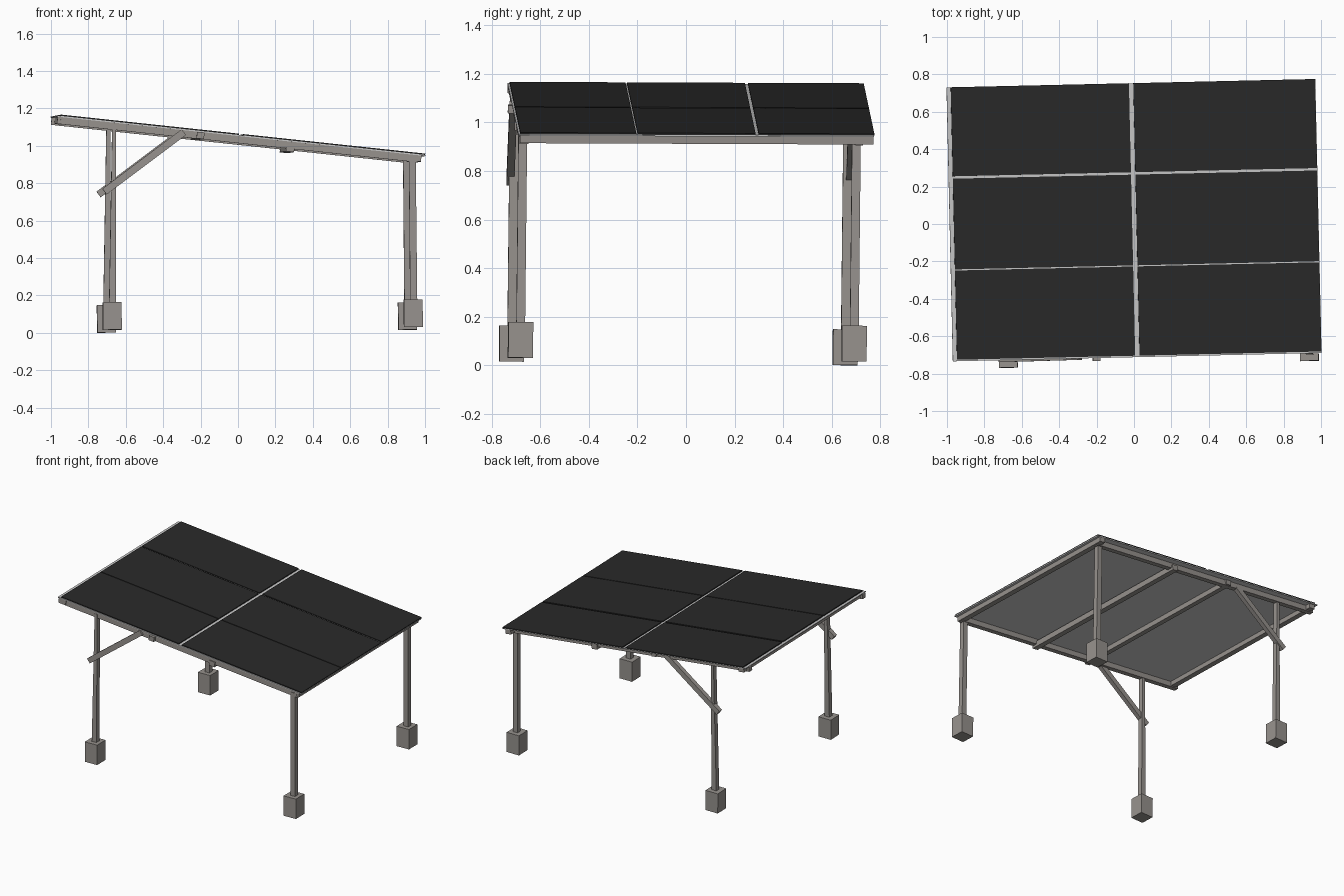
import bpy, bmesh, math
from mathutils import Matrix, Vector

if "Cube" in bpy.data.objects:
    bpy.data.objects.remove(bpy.data.objects["Cube"])


def material(name, rgb):
    m = bpy.data.materials.new(name)
    m.diffuse_color = (*rgb, 1)
    m.use_nodes = True
    m.node_tree.nodes["Principled BSDF"].inputs["Base Color"].default_value = m.diffuse_color
    return m


STEEL = material("warm_grey_steel", (0.31, 0.29, 0.27))
DARK = material("black_panel", (0.022, 0.022, 0.022))
PALE = material("pale_backing", (0.58, 0.58, 0.58))

TURN = Matrix.Rotation(math.radians(1.3), 4, 'Z')
# The legs lean very slightly; the roof has its own pitch
GROUND = TURN @ Matrix.Rotation(-0.0094, 4, 'Y') @ Matrix.Rotation(-0.011, 4, 'X')
ROOF = (Matrix.Translation((0, 0, 1.06)) @ TURN
        @ Matrix.Rotation(math.atan(0.107), 4, 'Y') @ Matrix.Rotation(-0.004, 4, 'X'))


def box(name, frame, x, y, z, mat, local=Matrix(), top=None):
    """Box from (min, max) ranges; top=(x scale, x shift) tapers the upper end."""
    bm = bmesh.new()
    bmesh.ops.create_cube(bm, size=1)
    for v in bm.verts:
        up = v.co.z > 0
        p = Vector([r[0] + (r[1] - r[0]) * (c + 0.5) for r, c in zip((x, y, z), v.co)])
        if top and up:
            mid = sum(x) / 2
            p.x = mid + (p.x - mid) * top[0] + top[1]
        v.co = frame @ local @ p
    me = bpy.data.meshes.new(name)
    bm.to_mesh(me)
    bm.free()
    me.materials.append(mat)
    ob = bpy.data.objects.new(name, me)
    bpy.context.collection.objects.link(ob)
    return ob


def around(c, half):
    return (c - half, c + half)


# Footings, posts and diagonal braces
for side, y, out in (("front", -0.703, -1), ("back", 0.67, 1)):
    for end, x, height in (("high", -0.688, 1.11), ("low", 0.922, 0.925)):
        box(f"{side}_{end}_footing", GROUND, around(x, 0.05), around(y, 0.051),
            (0.015, 0.162), STEEL)
        box(f"{side}_{end}_post", GROUND, around(x + 0.003, 0.019), around(y, 0.018),
            (0.15, height), STEEL, top=(0.55, 0.017) if end == "high" else (0.95, 0))
    low, high = Vector((-0.723, 0, 0.754)), Vector((-0.296, 0, 1.068))
    d = high - low
    tilt = Matrix.Translation(low) @ Matrix.Rotation(-math.atan2(d.z, d.x), 4, 'Y')
    box(f"{side}_brace", GROUND, (0, d.length), around(y + out * 0.012, 0.016),
        (-0.019, 0.019), STEEL, local=tilt)

# Long sloping beams
for side, y in (("front", -0.688), ("back", 0.69)):
    box(f"{side}_beam", ROOF, (-0.985, 0.955), around(y, 0.018), (-0.05, -0.012), STEEL)

# Cross rails under the panels
for name, x, half, y0, y1, z0, z1 in (
        ("high_end_rail", -0.945, 0.022, -0.712, 0.745, -0.043, -0.012),
        ("upper_middle_rail", -0.215, 0.02, -0.728, 0.72, -0.048, -0.014),
        ("lower_middle_rail", 0.27, 0.022, -0.712, 0.72, -0.066, -0.028),
        ("low_end_rail", 0.95, 0.022, -0.705, 0.75, -0.045, -0.012)):
    box(name, ROOF, around(x, half), (y0, y1), (z0, z1), STEEL)

# Pale backing sheet, seen in the gaps and from below
box("backing_sheet", ROOF, (-0.99, 0.993), (-0.712, 0.752), (-0.012, -0.006), PALE)

# Six dark panels
for i, xr in enumerate(((-0.968, -0.01), (0.014, 0.991))):
    for j, yr in enumerate(((-0.704, -0.227), (-0.221, 0.264), (0.277, 0.753))):
        box(f"panel_{i + 1}_{j + 1}", ROOF, xr, yr, (-0.006, 0.001), DARK)
